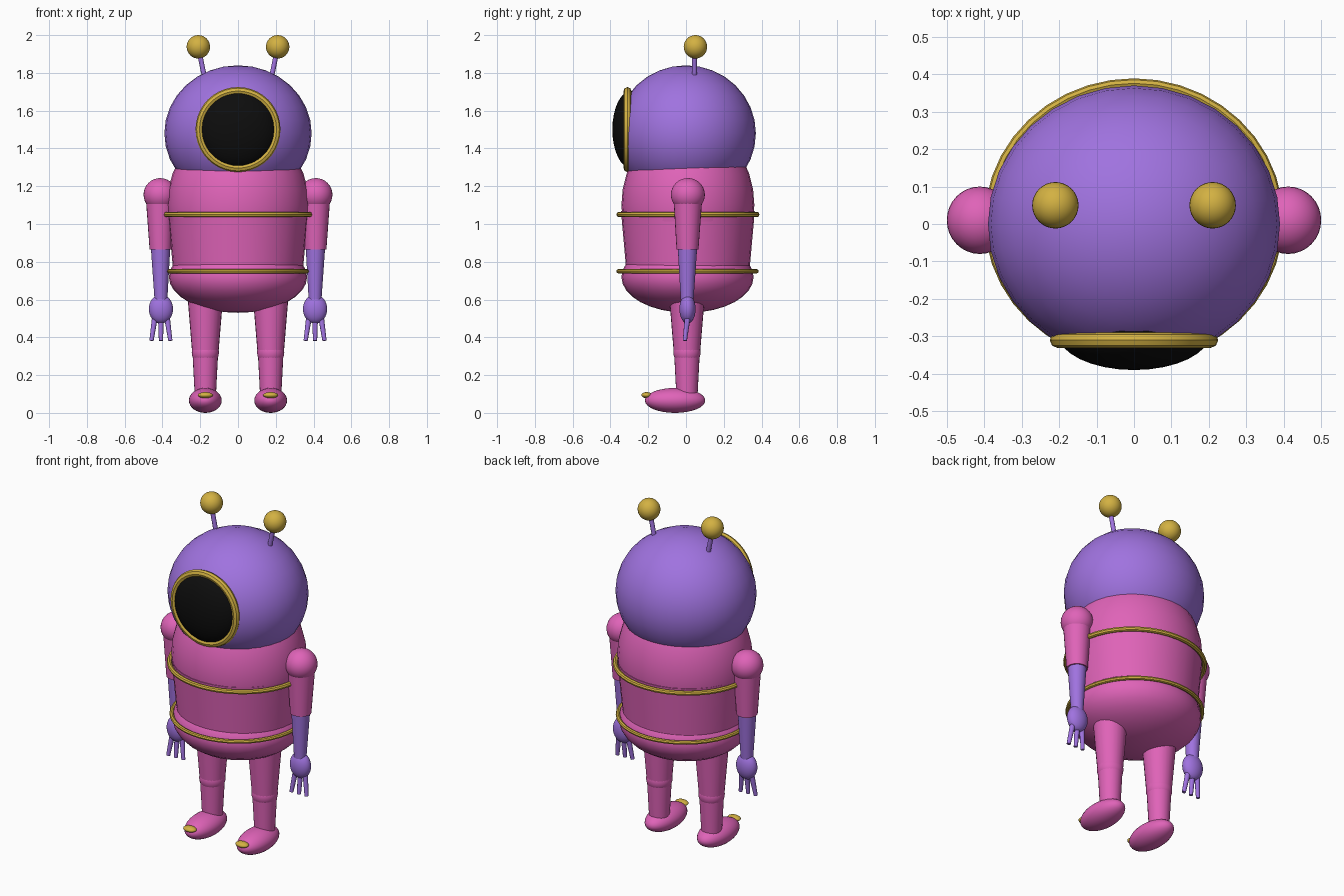
import bpy
import math
from mathutils import Vector

cube = bpy.data.objects.get("Cube")
if cube:
    bpy.data.objects.remove(cube, do_unlink=True)


def material(name, rgb):
    m = bpy.data.materials.new(name)
    m.use_nodes = True
    m.diffuse_color = (*rgb, 1)
    m.node_tree.nodes["Principled BSDF"].inputs["Base Color"].default_value = (*rgb, 1)
    return m


PINK = material("pink", (0.74, 0.125, 0.48))
PURPLE = material("purple", (0.35, 0.17, 0.74))
GOLD = material("gold", (0.65, 0.44, 0.055))
BLACK = material("black", (0.004, 0.004, 0.004))


def finish(name, mat):
    ob = bpy.context.object
    ob.name = name
    ob.data.materials.append(mat)
    bpy.ops.object.transform_apply(location=False, rotation=True, scale=True)
    bpy.ops.object.shade_smooth_by_angle(angle=math.radians(40))
    return ob


def ball(name, mat, loc, radii, segments=32, rings=16):
    bpy.ops.mesh.primitive_uv_sphere_add(segments=segments, ring_count=rings, radius=1, location=loc)
    bpy.context.object.scale = radii
    return finish(name, mat)


def rod(name, mat, start, end, r1, r2, vertices=24):
    """Tapered cylinder running from start to end."""
    a, b = Vector(start), Vector(end)
    bpy.ops.mesh.primitive_cone_add(vertices=vertices, radius1=r1, radius2=r2,
                                    depth=(b - a).length, location=(a + b) / 2)
    bpy.context.object.rotation_euler = (b - a).to_track_quat("Z", "Y").to_euler()
    return finish(name, mat)


def hoop(name, mat, loc, radius, tube, scale=(1, 1, 1), rotation=(0, 0, 0)):
    bpy.ops.mesh.primitive_torus_add(major_radius=radius, minor_radius=tube, major_segments=40,
                                     minor_segments=8, location=loc, rotation=rotation)
    bpy.context.object.scale = scale
    return finish(name, mat)


# Head and round visor
ball("head", PURPLE, (0, 0, 1.48), (0.39, 0.37, 0.36))
ball("visor_glass", BLACK, (0, -0.29, 1.5), (0.205, 0.1, 0.205))
hoop("visor_rim", GOLD, (0, -0.31, 1.5), 0.204, 0.021, rotation=(math.pi / 2, 0, 0))

# Torso: chest, tapered waist, rounded hips, two belts
ball("chest", PINK, (0, 0.01, 1.1), (0.376, 0.352, 0.43))
waist = rod("waist", PINK, (0, 0.01, 0.74), (0, 0.01, 1.07), 0.342, 0.373, 32)
waist.scale.y = 0.95
ball("hips", PINK, (0, 0.008, 0.72), (0.366, 0.35, 0.19))
hoop("upper_belt", GOLD, (0, 0.01, 1.05), 0.385, 0.014, (1, 0.95, 1))
hoop("lower_belt", GOLD, (0, 0.008, 0.75), 0.365, 0.012, (1, 1, 1))

for side, s in (("left", 1), ("right", -1)):
    # Antenna
    rod(side + "_antenna_stem", PURPLE, (s * 0.178, 0.045, 1.78), (s * 0.205, 0.045, 1.91), 0.013, 0.013, 12)
    ball(side + "_antenna_ball", GOLD, (s * 0.21, 0.05, 1.938), (0.062, 0.062, 0.062))

    # Arm
    ball(side + "_shoulder", PINK, (s * 0.412, 0.01, 1.155), (0.088, 0.09, 0.088))
    rod(side + "_upper_arm", PINK, (s * 0.412, 0.01, 1.15), (s * 0.41, 0.008, 0.865), 0.077, 0.058)
    rod(side + "_forearm", PURPLE, (s * 0.41, 0.008, 0.9), (s * 0.408, 0.006, 0.6), 0.053, 0.034)
    ball(side + "_hand", PURPLE, (s * 0.408, 0.008, 0.55), (0.064, 0.043, 0.077))
    for i in (-1, 0, 1):
        rod(f"{side}_finger_{i + 2}", PURPLE, (s * 0.408 + i * 0.03, 0.01, 0.52),
            (s * 0.408 + i * 0.05, -0.006, 0.382), 0.016, 0.011, 12)

    # Leg
    x = s * 0.173
    rod(side + "_thigh", PINK, (x, 0.005, 0.31), (x, 0.005, 0.66), 0.069, 0.098)
    ball(side + "_knee", PINK, (x, 0.005, 0.32), (0.072, 0.072, 0.072))
    rod(side + "_shin", PINK, (x, 0.005, 0.07), (x, 0.005, 0.32), 0.055, 0.068)

    # Foot with toenail
    ball(side + "_foot", PINK, (x, -0.058, 0.066), (0.087, 0.16, 0.066))
    ball(side + "_toenail", GOLD, (x, -0.208, 0.094), (0.04, 0.028, 0.016), 24, 12)
